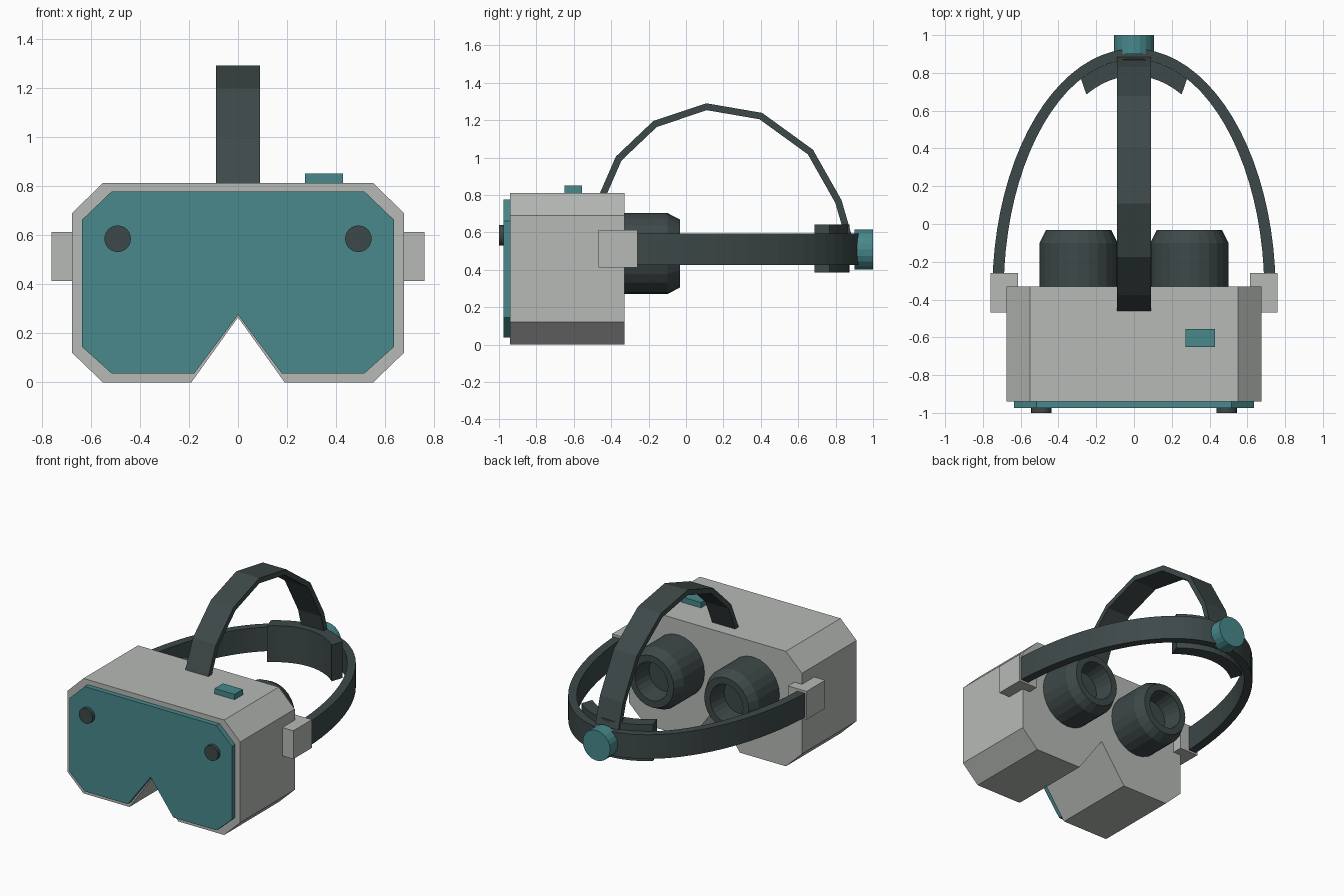
import bpy
import bmesh
from math import sin, cos, pi, radians
from mathutils import Vector

if "Cube" in bpy.data.objects:
    bpy.data.objects.remove(bpy.data.objects["Cube"], do_unlink=True)


def make_material(name, rgb):
    mat = bpy.data.materials.new(name)
    mat.use_nodes = True
    mat.diffuse_color = (*rgb, 1)
    mat.node_tree.nodes["Principled BSDF"].inputs["Base Color"].default_value = (*rgb, 1)
    return mat


grey = make_material("light grey plastic", (0.47, 0.49, 0.47))
teal = make_material("teal plastic", (0.065, 0.25, 0.26))
dark = make_material("dark charcoal", (0.048, 0.066, 0.066))


def loft(name, rings, mat):
    """Skin a list of equal-sized closed rings and cap both ends."""
    bm = bmesh.new()
    rows = [[bm.verts.new(p) for p in ring] for ring in rings]
    n = len(rows[0])
    for a, b in zip(rows, rows[1:]):
        for i in range(n):
            j = (i + 1) % n
            bm.faces.new((a[i], a[j], b[j], b[i]))
    bm.faces.new(rows[0][::-1])
    bm.faces.new(rows[-1])
    bmesh.ops.recalc_face_normals(bm, faces=bm.faces[:])
    mesh = bpy.data.meshes.new(name)
    bm.to_mesh(mesh)
    bm.free()
    mesh.materials.append(mat)
    obj = bpy.data.objects.new(name, mesh)
    bpy.context.collection.objects.link(obj)
    return obj


def box(name, x, y, z, mat):
    ring = [(x[0], z[0]), (x[1], z[0]), (x[1], z[1]), (x[0], z[1])]
    return loft(name, [[(u, d, v) for u, v in ring] for d in y], mat)


def lathe(name, cx, cz, profile, mat, sides=24, squash=1.0):
    """Turn a (radius, y) profile around an axis along y."""
    angles = [2 * pi * i / sides for i in range(sides)]
    rings = [[(cx + r * squash * cos(a), y, cz + r * sin(a)) for a in angles]
             for r, y in profile]
    return loft(name, rings, mat)


def visor(name, half, y, mat):
    """Mirror a half outline across x = 0 and extrude it along y."""
    outline = half + [(-x, z) for x, z in half[-2:0:-1]]
    if half[-1][0] > 0:
        outline = half + [(-x, z) for x, z in half[:0:-1]]
    return loft(name, [[(x, d, z) for x, z in outline] for d in y], mat)


def curved_band(name, outer, inner, z, start, end, steps, mat):
    """Band between two ellipses sharing the headband centre."""
    rings = []
    for i in range(steps + 1):
        t = start + (end - start) * i / steps
        (ox, oy), (ix, iy) = [(a * cos(t), -0.36 + b * sin(t)) for a, b in (outer, inner)]
        rings.append([(ox, oy, z[0]), (ox, oy, z[1]), (ix, iy, z[1]), (ix, iy, z[0])])
    return loft(name, rings, mat)


# Housing and front plate, both notched for the nose
visor("housing", [(0, 0.265), (0.19, 0), (0.55, 0), (0.675, 0.12),
                  (0.675, 0.69), (0.55, 0.812)], (-0.94, -0.33), grey)
visor("front_plate", [(0, 0.275), (0.178, 0.037), (0.515, 0.037), (0.635, 0.145),
                      (0.635, 0.662), (0.515, 0.777)], (-0.975, -0.94), teal)

# Button on top
box("top_button", (0.272, 0.428), (-0.65, -0.557), (0.8, 0.85), teal)

# Paired parts
for side, s in (("left", 1), ("right", -1)):
    lathe(side + "_sensor", s * 0.49, 0.585, [(0.054, -0.97), (0.054, -1.0)], dark)
    box(side + "_strap_mount", sorted((s * 0.615, s * 0.76)), (-0.468, -0.26),
        (0.412, 0.612), grey)
    lathe(side + "_eyepiece", s * 0.293, 0.487,
          [(0.217, -0.34), (0.217, -0.1), (0.182, -0.033), (0.135, -0.033),
           (0.12, -0.17)], dark, squash=0.955)

# Headband around the back, with its inner pad and adjusting knob
curved_band("headband", (0.75, 1.288), (0.69, 1.235), (0.425, 0.595),
            0.03, pi - 0.03, 40, dark)
curved_band("back_pad", (0.69, 1.235), (0.62, 1.145), (0.385, 0.642),
            radians(66), radians(114), 12, dark)
lathe("adjusting_knob", 0, 0.508, [(0.107, 0.9), (0.107, 1.0)], teal, sides=20)

# Strap over the head, swept along an angular path with mitred joints
path = [Vector(p) for p in [(-0.445, 0.8), (-0.36, 0.995), (-0.165, 1.18), (0.11, 1.272),
                            (0.4, 1.222), (0.665, 1.03), (0.815, 0.765), (0.88, 0.54)]]
rings = []
for i, p in enumerate(path):
    before = (p - path[i - 1]).normalized() if i else (path[1] - p).normalized()
    after = (path[i + 1] - p).normalized() if i < len(path) - 1 else before
    along = (before + after).normalized()
    offset = Vector((-along.y, along.x)) * 0.018 / along.dot(before)
    a, b = p + offset, p - offset
    rings.append([(-0.09, *a), (0.09, *a), (0.09, *b), (-0.09, *b)])
loft("top_strap", rings, dark)
